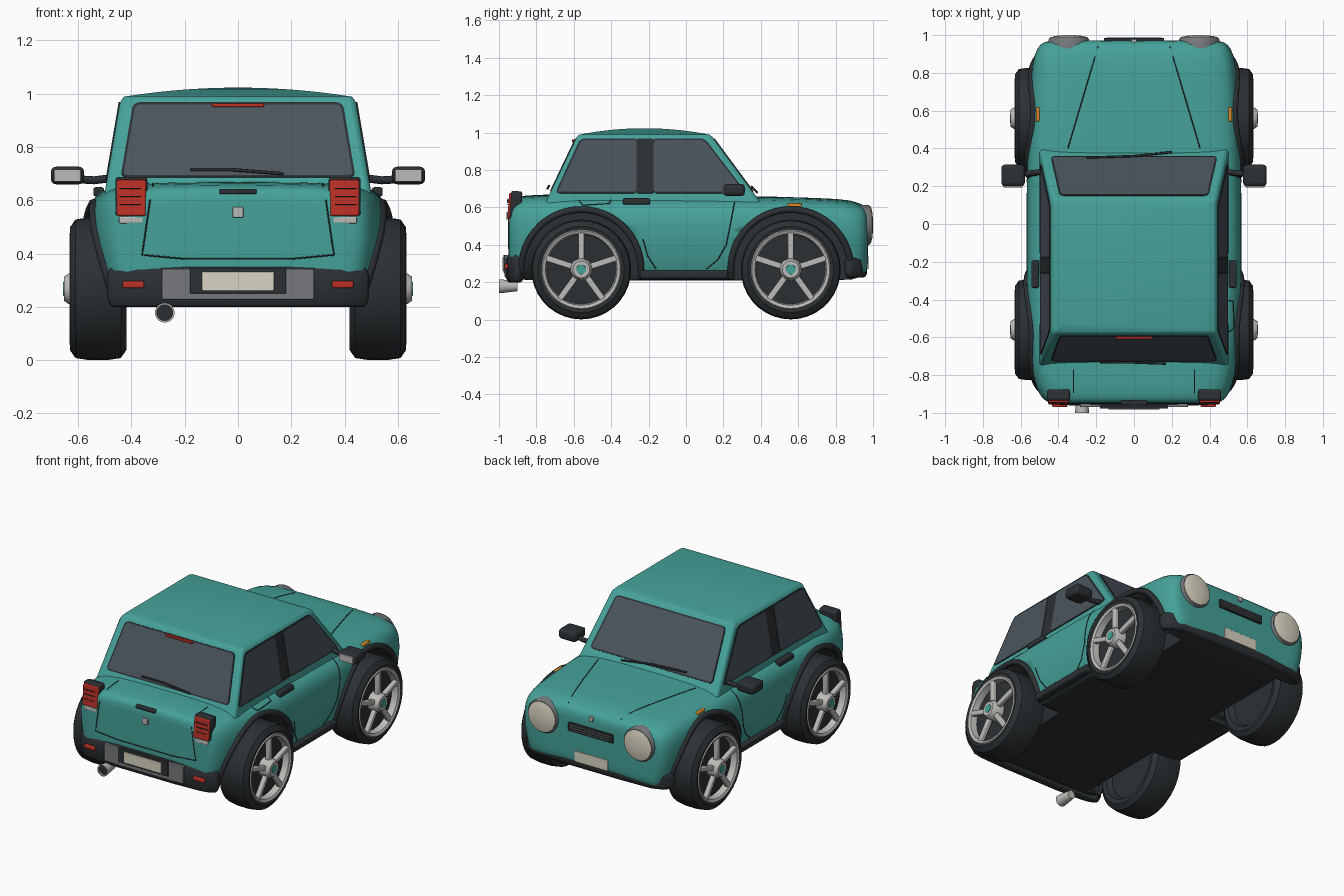
import bpy, bmesh, math
from mathutils import Vector, Matrix
from mathutils.bvhtree import BVHTree

if "Cube" in bpy.data.objects:
    bpy.data.objects.remove(bpy.data.objects["Cube"])

def mat(name, c):
    m = bpy.data.materials.new(name)
    m.diffuse_color = (*c, 1)
    m.use_nodes = True
    m.node_tree.nodes["Principled BSDF"].inputs["Base Color"].default_value = m.diffuse_color
    return m

TEAL, DARK = mat("teal_paint", (0.06, 0.36, 0.32)), mat("dark_trim", (0.025, 0.03, 0.033))
GLASS, RED = mat("glass", (0.07, 0.09, 0.11)), mat("red_lens", (0.5, 0.03, 0.02))
CREAM, SILVER = mat("cream", (0.7, 0.66, 0.54)), mat("silver", (0.5, 0.5, 0.48))
GREY, ORANGE = mat("grey", (0.18, 0.19, 0.2)), mat("orange_lens", (0.7, 0.25, 0.02))

def finish(name, bm, *mats):
    bmesh.ops.recalc_face_normals(bm, faces=bm.faces)
    me = bpy.data.meshes.new(name)
    bm.to_mesh(me)
    bm.free()
    o = bpy.data.objects.new(name, me)
    bpy.context.collection.objects.link(o)
    for m in mats:
        me.materials.append(m)
    return o

def bevel(o, w, seg=3):
    b = o.modifiers.new("bevel", 'BEVEL')
    b.width, b.segments, b.limit_method = w, seg, 'ANGLE'
    return o

def box(name, c, size, m, bev=0.004, rot=0.0):
    bm = bmesh.new()
    bmesh.ops.create_cube(bm, size=1, matrix=Matrix.Translation(c) @ Matrix.Rotation(rot, 4, 'X') @ Matrix.Diagonal((*size, 1)))
    return bevel(finish(name, bm, m), bev)

def loft(name, rings, *mats, cap=True, loop=False):
    bm = bmesh.new()
    vs = [[bm.verts.new(p) for p in r] for r in rings]
    n = len(rings[0])
    for a, b in zip(vs, vs[1:] + (vs[:1] if loop else [])):
        for i in range(n):
            bm.faces.new((a[i], a[(i + 1) % n], b[(i + 1) % n], b[i]))
    if cap and not loop:
        bm.faces.new(vs[0])
        bm.faces.new(vs[-1])
    return finish(name, bm, *mats)

def lathe(name, prof, c, axis, m, seg=36, loop=False):
    # profile is (distance along axis, radius)
    q = Vector(axis).to_track_quat('Z', 'Y')
    ring = lambda a, r: [Vector(c) + q @ Vector((r * math.cos(t), r * math.sin(t), a))
                         for t in (2 * math.pi * i / seg for i in range(seg))]
    return loft(name, [ring(*p) for p in prof], m, loop=loop)

def tube(name, pts, r, m):
    cu = bpy.data.curves.new(name, 'CURVE')
    cu.dimensions, cu.bevel_depth, cu.bevel_resolution, cu.use_fill_caps = '3D', r, 2, True
    sp = cu.splines.new('POLY')
    sp.points.add(len(pts) - 1)
    for p, v in zip(sp.points, pts):
        p.co = (*v, 1)
    cu.materials.append(m)
    o = bpy.data.objects.new(name, cu)
    bpy.context.collection.objects.link(o)
    return o

# lower body: stations along y are (y, half width, top z, bottom z)
stations = [(-.95, .36, .56, .32), (-.95, .445, .63, .26), (-.93, .485, .652, .225), (-.87, .52, .663, .21),
            (-.74, .55, .67, .21), (-.5, .565, .67, .21), (-.25, .572, .667, .21), (.1, .572, .664, .21),
            (.37, .567, .66, .21), (.6, .557, .654, .21), (.8, .547, .645, .21), (.9, .53, .635, .215),
            (.955, .5, .61, .235), (.972, .455, .58, .27), (.972, .36, .52, .32)]
half = [(.4, 0), (.86, 0), (.91, .03), (.955, .2), (.99, .42), (1, .62), (.985, .78), (.945, .89), (.85, .965), (.6, .995), (.2, 1)]
section = half + [(-s, t) for s, t in reversed(half)]
body = loft("lower_body", [[(s * w, y, zb + t * (zt - zb)) for s, t in section] for y, w, zt, zb in stations], TEAL, DARK)
bpy.context.view_layer.objects.active = body
body.modifiers.new("round", 'SUBSURF').levels = 1
bpy.ops.object.modifier_apply(modifier="round")
for p in body.data.polygons:
    p.material_index = int(p.normal.z < -.8 and p.center.z < .25)
bm = bmesh.new()
bm.from_mesh(body.data)
tree = BVHTree.FromBMesh(bm)
bm.free()

def surf(p, d):
    # land a point on the body surface
    d = Vector(d)
    hit = tree.ray_cast(Vector(p) - d * 3, d)[0]
    return hit if hit else Vector(p)

def trace(pts, d, n=8):
    pts = [Vector(p) for p in pts]
    out = [surf(a.lerp(b, i / n), d) for a, b in zip(pts, pts[1:]) for i in range(n)]
    return out + [surf(pts[-1], d)]

DOWN, FWD = (0, 0, -1), (0, 1, 0)
WZ = .268
for sx in (-1, 1):
    side = "right" if sx > 0 else "left"
    IN = (-sx, 0, 0)
    for wy, end in ((.56, "front"), (-.56, "rear")):
        tag = f"{end}_{side}"
        # wheel arch opening and its trim
        cut = lathe("arch_cutter_" + tag, [(.36, .312), (.8, .312)], (0, wy, WZ), (sx, 0, 0), TEAL, 48)
        cut.data.materials.append(DARK)
        for p in cut.data.polygons:
            p.material_index = 1
        cut.hide_render = True
        cut.hide_viewport = False
        cut.display_type = 'WIRE'
        bo = body.modifiers.new("arch", 'BOOLEAN')
        bo.object, bo.operation, bo.solver = cut, 'DIFFERENCE', 'EXACT'
        arc = [math.radians(a) for a in range(-8, 189, 7)]
        tube("arch_trim_" + tag, [surf((0, wy + .32 * math.cos(a), WZ + .32 * math.sin(a)), IN) for a in arc], .018, DARK)
        # wheel
        c, ax = (sx * .525, wy, WZ), (sx, 0, 0)
        lathe("tyre_" + tag, [(-.07, .001), (-.07, .18), (-.1, .2), (-.106, .23), (-.085, .26), (-.04, .267), (.04, .267),
                              (.085, .26), (.106, .23), (.1, .205), (.055, .195), (.055, .001)], c, ax, DARK)
        lathe("rim_" + tag, [(.06, .2), (.1, .216), (.108, .208), (.1, .192), (.06, .185)], c, ax, SILVER, loop=True)
        lathe("hub_" + tag, [(.05, .06), (.11, .058), (.128, .045), (.128, .001)], c, ax, SILVER, 20)
        lathe("hub_cap_" + tag, [(.12, .028), (.131, .026), (.131, .001)], c, ax, TEAL, 12)
        bm = bmesh.new()
        for k in range(5):
            bmesh.ops.create_cube(bm, size=1, matrix=Matrix.Translation(c) @ Matrix.Rotation(k * math.tau / 5, 4, 'X')
                                  @ Matrix.Translation((sx * .088, 0, .118)) @ Matrix.Diagonal((.03, .032, .16, 1)))
        bevel(finish("spokes_" + tag, bm, SILVER), .006, 2)
    # sill, door handle, marker lamp
    box("sill_" + side, (sx * .53, -.01, .24), (.06, .47, .045), DARK, .012)
    h = surf((0, -.265, .632), IN)
    box("door_handle_" + side, h + Vector((sx * .012, 0, 0)), (.04, .145, .034), DARK, .008)
    box("marker_lamp_" + side, surf((0, .58, .612), IN), (.02, .075, .02), ORANGE, .006)
    # panel seams
    tube("door_front_seam_" + side, trace([(0, .26, .63), (0, .245, .55), (0, .215, .4), (0, .17, .32), (0, .11, .27)], IN), .003, DARK)
    tube("door_rear_seam_" + side, trace([(0, -.23, .43), (0, -.205, .34), (0, -.16, .27)], IN), .003, DARK)
    tube("hood_seam_" + side, trace([(sx * .19, .94, 0), (sx * .35, .4, 0)], DOWN), .003, DARK)
    # mirror
    tube("mirror_arm_" + side, [(sx * .46, .28, .685), (sx * .54, .27, .675), (sx * .62, .26, .68)], .015, DARK)
    box("mirror_" + side, (sx * .64, .257, .693), (.125, .115, .066), DARK, .02)
    box("mirror_glass_" + side, (sx * .64, .198, .693), (.1, .01, .046), SILVER, .003)
    # headlight
    c = (sx * .345, .945, .505)
    lathe("headlight_ring_" + side, [(-.03, .108), (.03, .108), (.042, .1), (.042, .001)], c, (0, 1, 0), GREY)
    lathe("headlight_lens_" + side, [(.03, .098), (.044, .096), (.051, .07), (.055, .03), (.055, .001)], c, (0, 1, 0), CREAM)
    # tail light
    box("tail_light_housing_" + side, (sx * .4, -.91, .612), (.12, .06, .15), DARK, .012, -.08)
    box("tail_light_" + side, (sx * .4, -.94, .609), (.108, .02, .136), RED, .006, -.08)
    for k in range(3):
        box(f"tail_light_slat_{side}_{k}", (sx * .405, -.951, .585 + .03 * k), (.08, .006, .004), DARK, .001)
    box("reverse_light_" + side, (sx * .4, -.925, .526), (.092, .05, .026), SILVER, .005)
    box("rear_reflector_" + side, (sx * .393, -.96, .284), (.08, .02, .026), RED, .006)

tube("fuel_flap_seam", trace([(0, -.4, .655), (0, -.41, .62), (0, -.55, .612), (0, -.57, .63), (0, -.565, .655)], (-1, 0, 0)), .003, DARK)
# boot lid seam over the deck and down the tail
left = trace([(-.32, -.77, 0), (-.32, -.89, 0)], DOWN) + trace([(-.33, 0, .6), (-.36, 0, .395)], FWD)
low = trace([(-.36, 0, .395), (-.2, 0, .38), (.2, 0, .38), (.36, 0, .395)], FWD)
tube("boot_lid_seam", left + low + [Vector((-p.x, p.y, p.z)) for p in reversed(left)], .003, DARK)
box("boot_handle", surf((0, 0, .633), FWD), (.14, .03, .02), DARK, .006)
box("boot_lock", surf((0, 0, .555), FWD), (.04, .02, .04), SILVER)

# cabin
def cab(z):
    k = (z - .66) / .325
    return .495 - .055 * k, -.735 + .155 * k, .375 - .24 * k

def cab_ring(z, f=1.0, zo=None):
    x, a, b = cab(z)
    m, h = (a + b) / 2, (b - a) / 2 * f
    zo = z if zo is None else zo
    return [(-x * f, m - h, zo), (x * f, m - h, zo), (x * f, m + h, zo), (-x * f, m + h, zo)]

roof = [cab_ring(.985, f, .987 + .036 * (1 - f * f)) for f in (.97, .85, .7, .55, .4, .25, .1)]
bevel(loft("cabin", [cab_ring(.6), cab_ring(.978)] + roof, TEAL), .018)

# windows: raised dark seal with glass inset
def window(name, pts, glass=True, r=.025):
    bm = bmesh.new()
    f = bm.faces.new([bm.verts.new(p) for p in pts])
    bmesh.ops.bevel(bm, geom=bm.verts[:], offset=r, segments=4, affect='VERTICES', profile=.5)
    bm.faces.ensure_lookup_table()
    f = bm.faces[0]
    f.normal_update()
    n = f.normal.copy()
    if n.dot(f.calc_center_median() - Vector((0, -.2, .8))) < 0:
        n.negate()
    bmesh.ops.translate(bm, verts=bm.verts, vec=n * -.01)
    top = bmesh.ops.extrude_face_region(bm, geom=[f])['geom']
    bmesh.ops.translate(bm, verts=[v for v in top if isinstance(v, bmesh.types.BMVert)], vec=n * (.015 if glass else .013))
    face = [v for v in top if isinstance(v, bmesh.types.BMFace)]
    if glass:
        bmesh.ops.inset_individual(bm, faces=face, thickness=.009)
        face[0].material_index = 1
    return finish(name, bm, DARK, GLASS)

for sx in (-1, 1):
    side = "right" if sx > 0 else "left"
    P = lambda y, z: (sx * cab(z)[0], y, z)
    window("door_window_" + side, [P(-.182, .675), P(.325, .675), P(.1, .968), P(-.182, .968)])
    window("quarter_window_" + side, [P(-.7, .675), P(-.255, .675), P(-.255, .968), P(-.565, .968)])
    window("door_pillar_" + side, [P(-.262, .675), P(-.176, .675), P(-.176, .968), P(-.262, .968)], False, .003)
for name, i in (("rear_window", 1), ("windshield", 2)):
    window(name, [(sx * (cab(z)[0] - .05), cab(z)[i], z) for sx, z in ((-1, .685), (1, .685), (1, .966), (-1, .966))])
box("high_brake_light", (0, -.6, .957), (.195, .02, .014), RED)
tube("rear_wiper", [(-.18, -.732, .715), (-.02, -.733, .715), (.17, -.74, .7)], .006, DARK)
tube("front_wiper", [(-.25, .352, .71), (0, .36, .7), (.2, .38, .68)], .006, DARK)

# bumpers swept round the corners
def bumper(name, path, z, t, h):
    pts = [Vector((x, y)) for x, y in path]
    pts += [Vector((-p.x, p.y)) for p in reversed(pts)]
    rings = []
    for i, p in enumerate(pts):
        d = (pts[min(i + 1, len(pts) - 1)] - pts[max(i - 1, 0)]).normalized()
        k = .65 if i in (0, len(pts) - 1) else 1
        prof = [(-1, -.6), (-.6, -1), (.6, -1), (1, -.6), (1, .6), (.6, 1), (-.6, 1), (-1, .6)]
        rings.append([(p.x - d.y * t * k * a, p.y + d.x * t * k * a, z + h * k * b) for a, b in prof])
    return bevel(loft(name, rings, DARK), .008, 2)

bumper("rear_bumper", [(.472, -.875), (.465, -.89), (.435, -.912), (.38, -.922), (.2, -.93)], .275, .036, .076)
bumper("front_bumper", [(.505, .85), (.5, .87), (.475, .905), (.41, .928), (.2, .935)], .28, .034, .055)
box("rear_bumper_panel", (0, -.955, .285), (.57, .03, .115), GREY)
box("rear_plate_holder", (0, -.968, .298), (.36, .018, .096), DARK)
box("rear_plate", (0, -.976, .296), (.27, .012, .07), CREAM, .003)
box("front_plate", (0, .969, .305), (.24, .014, .07), CREAM, .003)
# grille, nose plate, exhaust
box("grille", (0, .972, .49), (.32, .024, .055), DARK)
for k in range(3):
    box(f"grille_bar_{k}", (0, .984, .475 + .015 * k), (.29, .006, .005), GREY, .001)
box("nose_badge", surf((0, 0, .575), (0, -1, 0)), (.03, .02, .03), SILVER)
lathe("exhaust", [(0, .001), (0, .026), (.09, .037), (.1, .037), (.1, .03), (.06, .028)], (-.275, -.9, .178), (0, -1, 0), SILVER, 20)
lathe("exhaust_bore", [(.04, .028), (.09, .029)], (-.275, -.9, .178), (0, -1, 0), DARK, 20)

# smooth shading with sharp edges kept
bpy.ops.object.select_all(action='DESELECT')
for o in bpy.data.objects:
    o.select_set(o.type == 'MESH')
bpy.context.view_layer.objects.active = body
bpy.ops.object.shade_smooth_by_angle(angle=math.radians(38))
